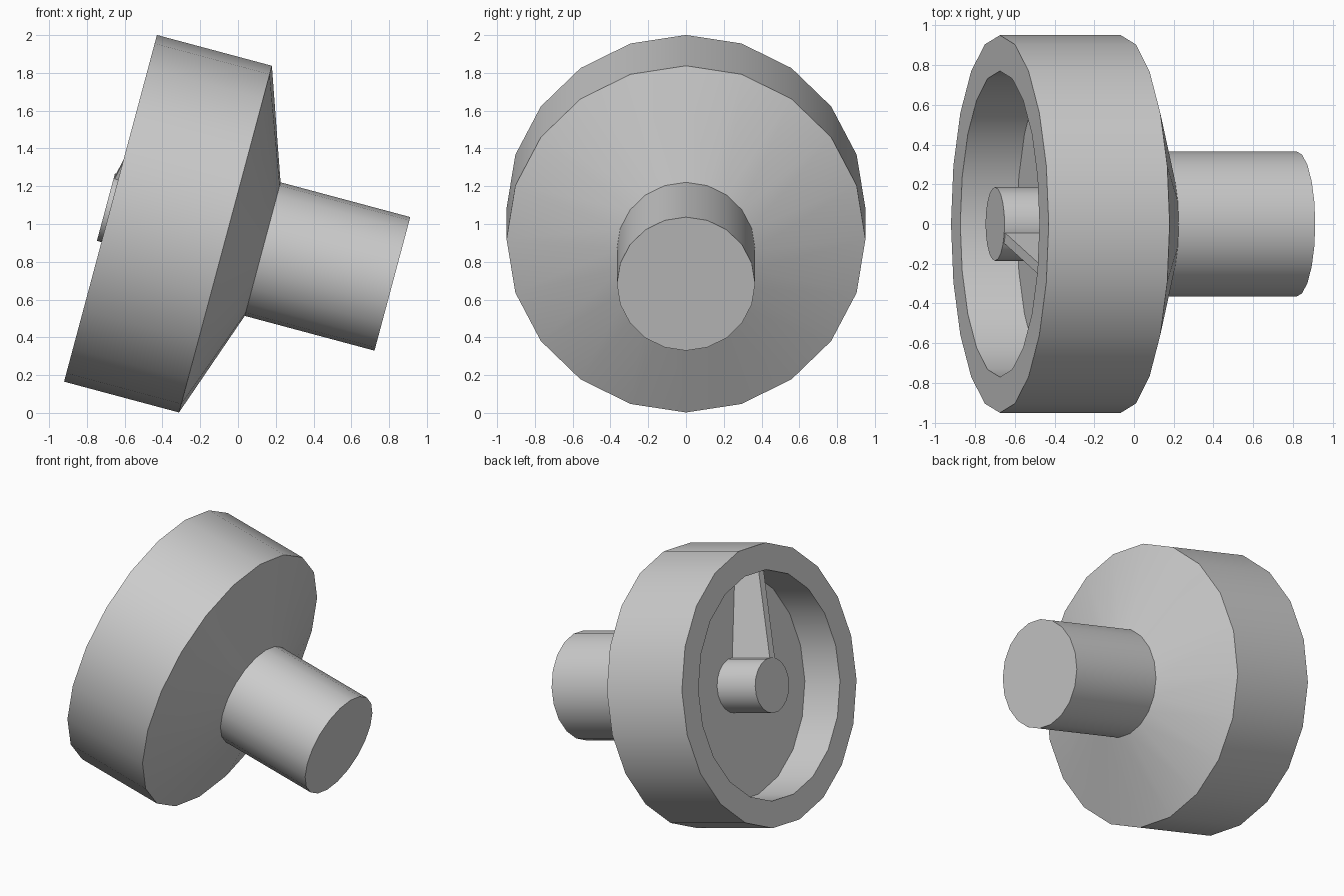
import bpy, bmesh
from math import sin, cos, pi, radians

if "Cube" in bpy.data.objects:
    bpy.data.objects.remove(bpy.data.objects["Cube"])

SIDES = 20
ORIGIN = (-0.675, 0, 1.083)      # centre of the open face
TILT = radians(15)               # local x is the turning axis


def finish(bm, name):
    bmesh.ops.recalc_face_normals(bm, faces=bm.faces)
    for f in bm.faces:
        f.smooth = True
    for e in bm.edges:
        e.smooth = len(e.link_faces) == 2 and e.calc_face_angle() < radians(30)
    mesh = bpy.data.meshes.new(name)
    bm.to_mesh(mesh)
    bm.free()
    ob = bpy.data.objects.new(name, mesh)
    ob.location = ORIGIN
    ob.rotation_euler = (0, TILT, 0)
    bpy.context.collection.objects.link(ob)
    return ob


def lathe(name, profile, cap_first=False, cap_last=False):
    """Spin (axial, radius) points about the local x axis."""
    bm = bmesh.new()
    rings = [[bm.verts.new((t, r * sin(2 * pi * i / SIDES), r * cos(2 * pi * i / SIDES)))
              for i in range(SIDES)] for t, r in profile]
    for a, b in zip(rings, rings[1:]):
        for i in range(SIDES):
            j = (i + 1) % SIDES
            bm.faces.new((a[i], a[j], b[j], b[i]))
    if cap_first:
        bm.faces.new(rings[0])
    if cap_last:
        bm.faces.new(rings[-1])
    return finish(bm, name)


# Wheel with recessed face and shallow cone behind
lathe("wheel", [(0.295, 0.77), (0, 0.77), (0, 0.95), (0.63, 0.95), (0.834, 0.366)],
      cap_first=True)

# Shaft at the back
lathe("shaft", [(0.834, 0.366), (1.545, 0.366)], cap_last=True)

# Small hub in the recess
lathe("hub", [(-0.025, 0.185), (0.295, 0.185)], cap_first=True)

# Tapered fin running from the hub to the rim
angle = radians(23)
bm = bmesh.new()
outline = [(-0.022, 0.17), (0.3, 0.17), (0.3, 0.785), (0.1, 0.785)]
sides = []
for w in (-0.028, 0.028):
    sides.append([bm.verts.new((t, w * cos(angle) - r * sin(angle),
                                r * cos(angle) + w * sin(angle))) for t, r in outline])
a, b = sides
bm.faces.new(a)
bm.faces.new(b)
for i in range(4):
    j = (i + 1) % 4
    bm.faces.new((a[i], a[j], b[j], b[i]))
finish(bm, "fin")
